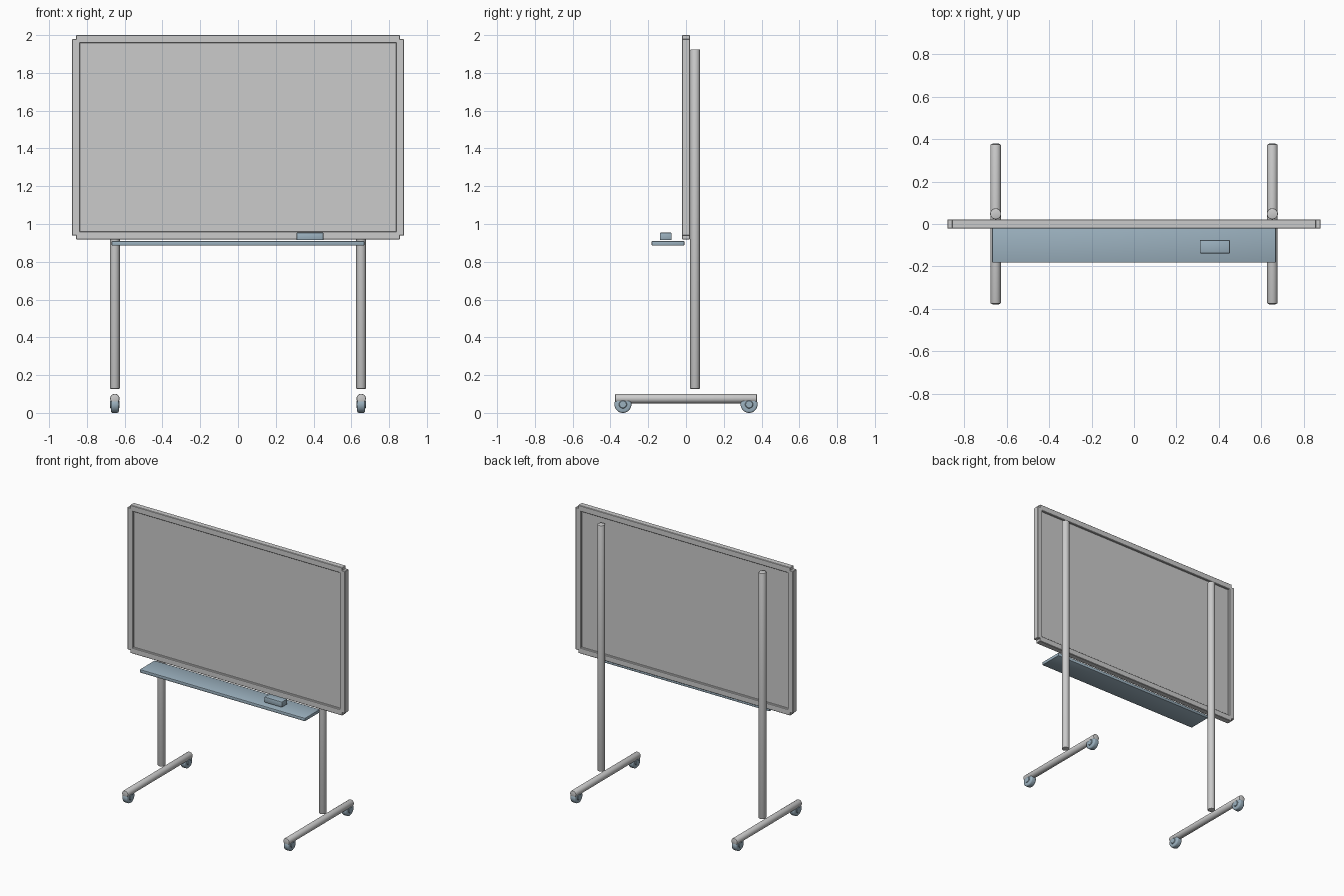
import bpy
from math import pi, radians

if "Cube" in bpy.data.objects:
    bpy.data.objects.remove(bpy.data.objects["Cube"])

slate = bpy.data.materials.new("slate")
slate.diffuse_color = (0.33, 0.44, 0.52, 1)
slate.use_nodes = True
slate.node_tree.nodes["Principled BSDF"].inputs["Base Color"].default_value = slate.diffuse_color


def finish(ob, name, bevel, segments, mat):
    ob.name = name
    bpy.ops.object.transform_apply(location=False, rotation=True, scale=True)
    if bevel:
        m = ob.modifiers.new("bevel", 'BEVEL')
        m.width, m.segments = bevel, segments
        m.limit_method = 'ANGLE'
        m.angle_limit = radians(40)
        bpy.ops.object.modifier_apply(modifier=m.name)
    if mat:
        ob.data.materials.append(mat)
    bpy.ops.object.shade_smooth_by_angle(angle=radians(35))
    return ob


def box(name, loc, size, bevel=0.003, segments=1, mat=None):
    bpy.ops.mesh.primitive_cube_add(size=1, location=loc)
    bpy.context.object.scale = size
    return finish(bpy.context.object, name, bevel, segments, mat)


def rod(name, loc, radius, length, rot=(0, 0, 0), bevel=0.004, segments=2, mat=None):
    bpy.ops.mesh.primitive_cylinder_add(vertices=32, radius=radius, depth=length,
                                        location=loc, rotation=rot)
    return finish(bpy.context.object, name, bevel, segments, mat)


# Writing panel, recessed on both faces
MID = 1.459
box("board_panel", (0, 0, MID), (1.70, 0.012, 1.02), bevel=0)

# Frame bars run between corner centres, leaving notched corners
BAR = 0.043
for s, side, level in ((-1, "left", "bottom"), (1, "right", "top")):
    box("frame_" + side, (s * 0.858, 0, MID), (BAR, BAR, 1.04))
    box("frame_" + level, (0, 0, MID + s * 0.5195), (1.716, BAR, BAR))

# Stand: upright posts, floor bars and castor wheels
for s, side in ((-1, "left"), (1, "right")):
    x = s * 0.652
    rod("post_" + side, (x, 0.048, 1.026), 0.026, 1.798)
    rod("foot_bar_" + side, (x, 0, 0.076), 0.025, 0.752, (pi / 2, 0, 0), 0.006)
    for t, end in ((-1, "front"), (1, "back")):
        loc = (x, t * 0.334, 0.045)
        rod(f"wheel_{end}_{side}", loc, 0.045, 0.042, (0, pi / 2, 0), 0.009, 3, slate)
        rod(f"hub_{end}_{side}", loc, 0.021, 0.050, (0, pi / 2, 0), 0.003, 1, slate)

# Pen tray with eraser resting on it
box("pen_tray", (0, -0.095, 0.898), (1.338, 0.174, 0.024), 0.005, 2, slate)
box("eraser", (0.381, -0.107, 0.934), (0.142, 0.063, 0.04), 0.004, 2, slate)
